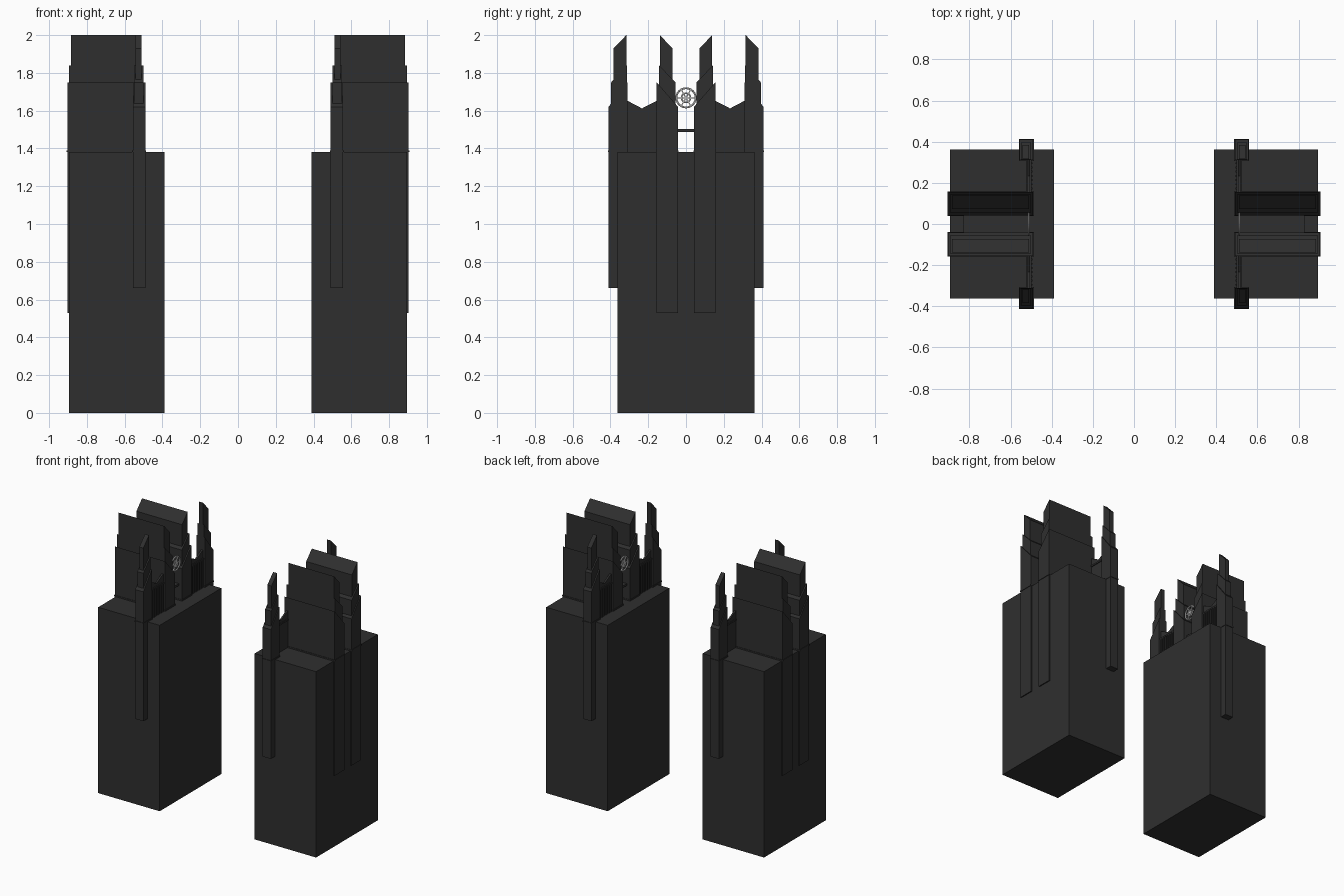
import bpy, bmesh, math
from mathutils import Matrix

cube = bpy.data.objects.get("Cube")
if cube:
    bpy.data.objects.remove(cube, do_unlink=True)


def material(name, rgb):
    m = bpy.data.materials.new(name)
    m.use_nodes = True
    m.diffuse_color = (*rgb, 1)
    m.node_tree.nodes["Principled BSDF"].inputs["Base Color"].default_value = (*rgb, 1)
    return m


STONE = material("dark stone", (0.028, 0.028, 0.028))
SILVER = material("pale silver", (0.75, 0.75, 0.75))


def finish(name, bm, mat):
    bmesh.ops.recalc_face_normals(bm, faces=bm.faces)
    me = bpy.data.meshes.new(name)
    bm.to_mesh(me)
    bm.free()
    me.materials.append(mat)
    ob = bpy.data.objects.new(name, me)
    bpy.context.collection.objects.link(ob)
    return ob


def prism(bm, x0, x1, profile, sx, sy):
    """Extrude a (y, z) outline along x, mirrored by the signs sx and sy."""
    a = [bm.verts.new((sx * x0, sy * y, z)) for y, z in profile]
    b = [bm.verts.new((sx * x1, sy * y, z)) for y, z in profile]
    n = len(a)
    bm.faces.new(a)
    bm.faces.new(b[::-1])
    for i in range(n):
        j = (i + 1) % n
        bm.faces.new((a[i], b[i], b[j], a[j]))


def box(bm, x0, x1, y0, y1, z0, z1, sx, sy=1):
    prism(bm, x0, x1, [(y0, z0), (y1, z0), (y1, z1), (y0, z1)], sx, sy)


def tier(bm, x0, x1, y0, y1, z0, top0, top1, sx, sy):
    """Block with a sloped top running from top0 at y0 to top1 at y1."""
    prism(bm, x0, x1, [(y0, z0), (y1, z0), (y1, top1), (y0, top0)], sx, sy)


BASE = 1.38
for side, sx in (("left", 1), ("right", -1)):
    # main shaft
    bm = bmesh.new()
    box(bm, 0.39, 0.895, -0.362, 0.362, 0, BASE, sx)
    finish(side + "_tower_shaft", bm, STONE)

    for end, sy in (("front", -1), ("back", 1)):
        tag = side + "_" + end
        # large stepped slab, taller on its outer face
        bm = bmesh.new()
        tier(bm, 0.49, 0.903, 0.042, 0.155, 0.53, 1.62, 1.75, sx, sy)
        tier(bm, 0.50, 0.895, 0.055, 0.143, BASE, 1.75, 1.84, sx, sy)
        tier(bm, 0.51, 0.885, 0.072, 0.138, BASE, 1.93, 2.0, sx, sy)
        box(bm, 0.487, 0.907, 0.040, 0.158, BASE, 1.39, sx, sy)
        finish(tag + "_slab", bm, STONE)

        # slim stepped pinnacle, taller on its inner face
        bm = bmesh.new()
        tier(bm, 0.49, 0.557, 0.31, 0.41, 0.66, 1.75, 1.62, sx, sy)
        tier(bm, 0.50, 0.55, 0.313, 0.396, BASE, 1.84, 1.75, sx, sy)
        tier(bm, 0.51, 0.543, 0.316, 0.383, BASE, 2.0, 1.93, sx, sy)
        box(bm, 0.487, 0.56, 0.307, 0.414, BASE, 1.39, sx, sy)
        finish(tag + "_pinnacle", bm, STONE)

        # screen wall with a notched top
        bm = bmesh.new()
        prism(bm, 0.505, 0.518, [(0.15, BASE), (0.315, BASE), (0.315, 1.655),
                                 (0.233, 1.612), (0.15, 1.655)], sx, sy)
        box(bm, 0.498, 0.524, 0.15, 0.315, 1.583, 1.595, sx, sy)
        finish(tag + "_screen_wall", bm, STONE)

        # upright fins on the inner face of the screen
        bm = bmesh.new()
        for i in range(7):
            y = 0.168 + i * 0.0205
            box(bm, 0.494, 0.506, y, y + 0.009, BASE, 1.585, sx, sy)
        finish(tag + "_fins", bm, STONE)

    # thin deck between the slabs
    bm = bmesh.new()
    box(bm, 0.515, 0.83, -0.045, 0.045, 1.488, 1.503, sx)
    finish(side + "_deck", bm, STONE)

    # openwork ring ornament with crossing spokes
    centre = Matrix.Translation((sx * 0.512, 0, 1.668))
    for label, major, minor in (("outer", 0.051, 0.005), ("inner", 0.024, 0.004)):
        bpy.ops.mesh.primitive_torus_add(
            major_segments=24, minor_segments=6, major_radius=major, minor_radius=minor)
        ring = bpy.context.object
        ring.name = side + "_" + label + "_ring"
        ring.matrix_world = centre @ Matrix.Rotation(math.pi / 2, 4, "Y")
        ring.data.materials.append(SILVER)
        bpy.ops.object.shade_smooth_by_angle()
    bm = bmesh.new()
    for i in range(3):
        turn = Matrix.Rotation(math.pi / 2 + i * math.pi / 3, 4, "X")
        bmesh.ops.create_cube(
            bm, size=1, matrix=centre @ turn @ Matrix.Diagonal((0.008, 0.006, 0.1, 1)))
    finish(side + "_ring_spokes", bm, SILVER)
